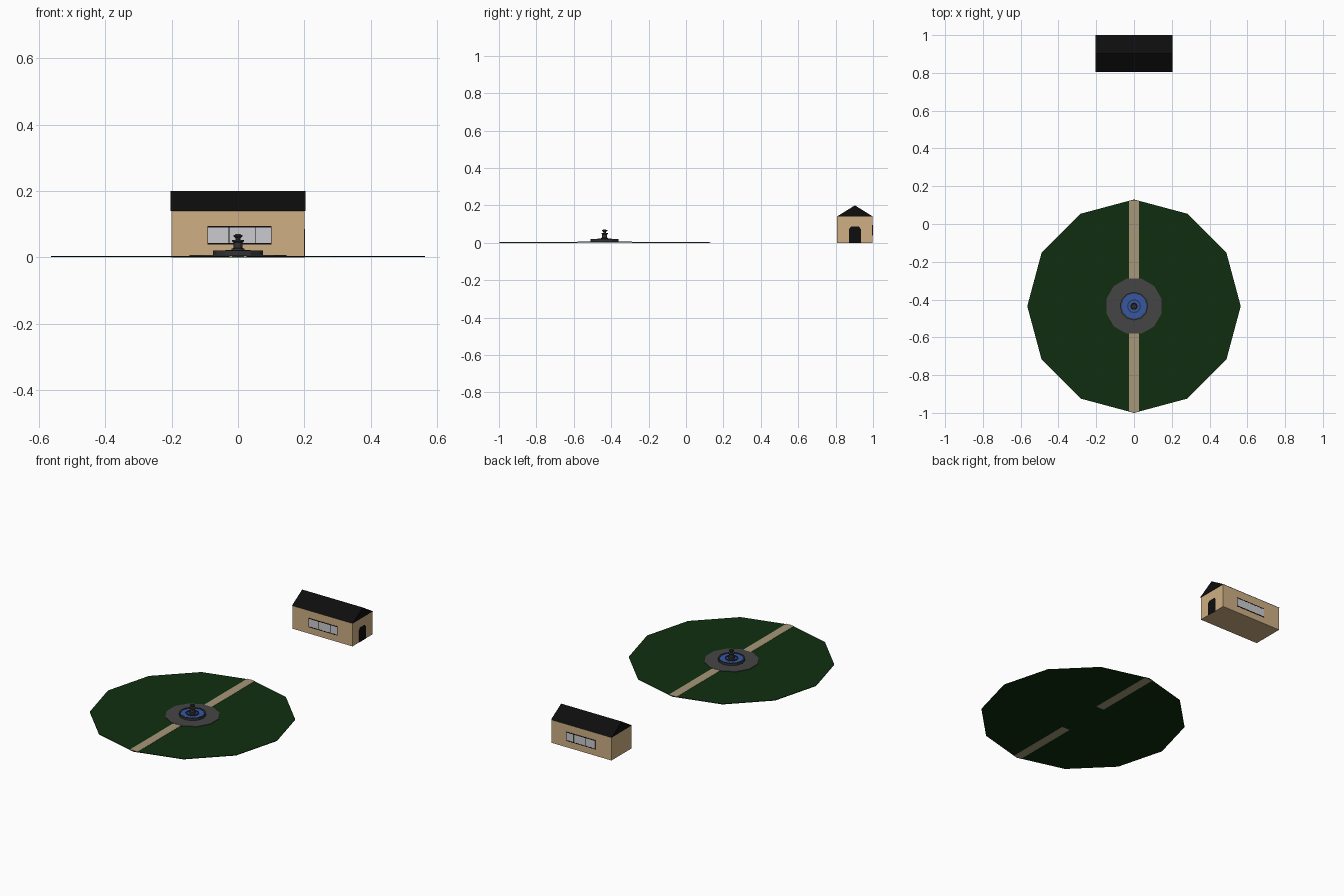
import bpy, bmesh, math

if "Cube" in bpy.data.objects:
    bpy.data.objects.remove(bpy.data.objects["Cube"])


def material(name, r, g, b):
    m = bpy.data.materials.new(name)
    m.diffuse_color = (r, g, b, 1)
    m.use_nodes = True
    m.node_tree.nodes["Principled BSDF"].inputs["Base Color"].default_value = m.diffuse_color
    return m


GRASS = material("grass green", 0.005, 0.027, 0.005)
PATH = material("path sand", 0.38, 0.31, 0.19)
PAVING = material("paving grey", 0.06, 0.06, 0.06)
STONE = material("dark stone", 0.035, 0.035, 0.037)
WATER = material("water blue", 0.035, 0.095, 0.38)
WALL = material("wall tan", 0.62, 0.43, 0.23)
BLACK = material("roof black", 0.004, 0.004, 0.004)
GLASS = material("window glass", 0.60, 0.60, 0.63)

CY = -0.435      # garden centre
HY = 0.903       # house centre


def finish(bm, name, mat):
    bmesh.ops.recalc_face_normals(bm, faces=bm.faces)
    me = bpy.data.meshes.new(name)
    bm.to_mesh(me)
    bm.free()
    me.materials.append(mat)
    ob = bpy.data.objects.new(name, me)
    bpy.context.collection.objects.link(ob)
    return ob


def box(name, mat, x0, x1, y0, y1, z0, z1):
    bm = bmesh.new()
    bmesh.ops.create_cube(bm, size=1)
    for v in bm.verts:
        v.co = (x1 if v.co.x > 0 else x0, y1 if v.co.y > 0 else y0, z1 if v.co.z > 0 else z0)
    return finish(bm, name, mat)


def prism(name, mat, profile, x0, x1):
    """Extrude a (y, z) outline along x."""
    bm = bmesh.new()
    f = bm.faces.new([bm.verts.new((x0, y, z)) for y, z in profile])
    r = bmesh.ops.extrude_face_region(bm, geom=[f])
    for v in r["geom"]:
        if isinstance(v, bmesh.types.BMVert):
            v.co.x = x1
    return finish(bm, name, mat)


def lathe(name, mat, profile, sides=12, turn=0.0):
    """Revolve an (r, z) outline; r = 0 points close on the axis."""
    bm = bmesh.new()
    rings = []
    for r, z in profile:
        rings.append([bm.verts.new((r * math.cos(turn + 2 * math.pi * i / sides),
                                    CY + r * math.sin(turn + 2 * math.pi * i / sides), z))
                      for i in range(sides)])
    for a, b in zip(rings, rings[1:]):
        for i in range(sides):
            j = (i + 1) % sides
            bm.faces.new((a[i], a[j], b[j], b[i]))
    bmesh.ops.remove_doubles(bm, verts=bm.verts, dist=1e-6)
    return finish(bm, name, mat)


def disc(name, mat, r, z0, z1, sides=12, turn=0.0):
    return lathe(name, mat, [(0, z0), (r, z0), (r, z1), (0, z1)], sides, turn)


# Lawn, paving and the two paths
disc("lawn", GRASS, 0.565, 0.0005, 0.004)
disc("paving", PAVING, 0.151, 0.002, 0.007, 12, math.pi / 12)
for side, name in ((1, "back_path"), (-1, "front_path")):
    ys = sorted((CY + side * 0.145, CY + side * 0.56))
    box(name, PATH, -0.026, 0.026, ys[0], ys[1], 0, 0.0055)

# Fountain: basin, water, pedestal with upper bowl and finial
lathe("fountain_basin", STONE, [(0, 0.006), (0.075, 0.006), (0.075, 0.021),
                                (0.067, 0.021), (0.067, 0.012), (0, 0.012)])
disc("basin_water", WATER, 0.068, 0.012, 0.017)
lathe("basin_inner_ring", STONE, [(0.037, 0.012), (0.037, 0.022), (0.031, 0.022),
                                  (0.031, 0.012)])
lathe("fountain_pedestal", STONE, [(0, 0.012), (0.019, 0.012), (0.019, 0.026), (0.013, 0.028),
                                   (0.013, 0.044), (0.018, 0.048), (0.018, 0.052),
                                   (0.007, 0.053), (0.007, 0.058), (0.014, 0.063),
                                   (0.014, 0.068), (0.009, 0.068), (0.008, 0.070), (0, 0.070)])

# House body and solid gable roof
box("house_walls", WALL, -0.2, 0.2, HY - 0.095, HY + 0.095, 0, 0.14)
prism("house_roof", BLACK, [(HY - 0.097, 0.14), (HY + 0.097, 0.14), (HY, 0.2)], -0.203, 0.203)

# Arched door on the right end
arch = [(HY - 0.032, 0), (HY + 0.032, 0), (HY + 0.032, 0.072), (HY + 0.022, 0.086),
        (HY - 0.022, 0.086), (HY - 0.032, 0.072)]
prism("door", BLACK, arch, 0.198, 0.2015)

# Long windows on the front and back
for side, label in ((-1, "front"), (1, "back")):
    def plate(name, mat, x0, x1, z0, z1, depth):
        y = sorted((HY + side * 0.094, HY + side * (0.095 + depth)))
        box(f"{label}_{name}", mat, x0, x1, y[0], y[1], z0, z1)
    plate("window_glass", GLASS, -0.091, 0.1, 0.041, 0.093, 0.001)
    for i, z in enumerate((0.041, 0.092)):
        plate(f"window_rail_{i}", BLACK, -0.092, 0.101, z - 0.002, z + 0.002, 0.002)
    for i, x in enumerate((-0.091, 0.1)):
        plate(f"window_post_{i}", BLACK, x - 0.001, x + 0.001, 0.041, 0.093, 0.002)
    for i, x in enumerate((-0.027, 0.052)):
        plate(f"window_mullion_{i}", BLACK, x - 0.001, x + 0.001, 0.041, 0.093, 0.002)
